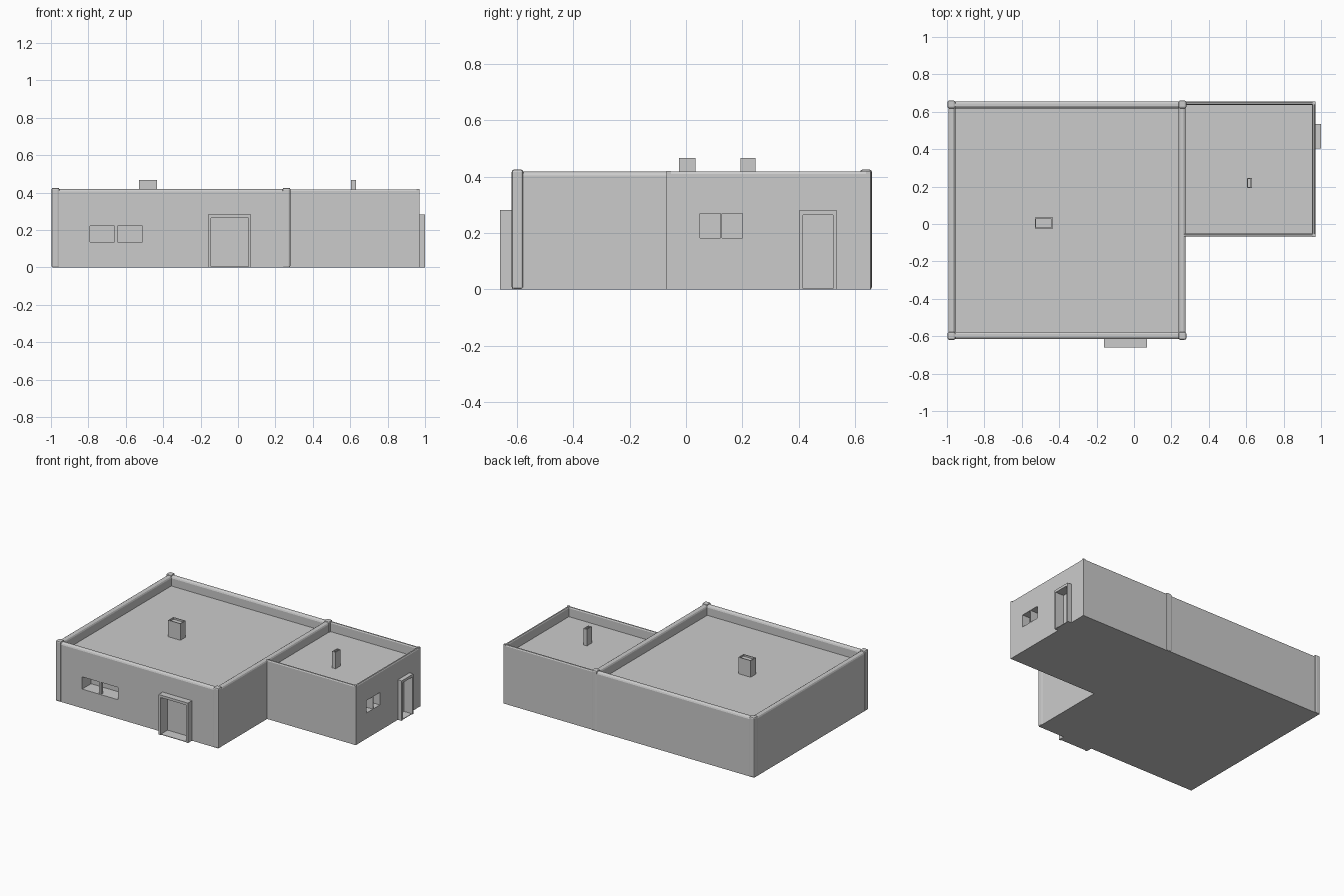
import bpy, bmesh

if "Cube" in bpy.data.objects:
    bpy.data.objects.remove(bpy.data.objects["Cube"])


def mesh_object(name, bm):
    bmesh.ops.recalc_face_normals(bm, faces=bm.faces)
    me = bpy.data.meshes.new(name)
    bm.to_mesh(me)
    bm.free()
    ob = bpy.data.objects.new(name, me)
    bpy.context.collection.objects.link(ob)
    return ob


def loft(name, x0, x1, y0, y1, profile):
    """Rectangular rings following (inset, z) points, closed at both ends."""
    bm = bmesh.new()
    rings = []
    for d, z in profile:
        rings.append([bm.verts.new(p) for p in (
            (x0 + d, y0 + d, z), (x1 - d, y0 + d, z),
            (x1 - d, y1 - d, z), (x0 + d, y1 - d, z))])
    for a, b in zip(rings, rings[1:]):
        for i in range(4):
            j = (i + 1) % 4
            bm.faces.new((a[i], a[j], b[j], b[i]))
    bm.faces.new(rings[0][::-1])
    bm.faces.new(rings[-1])
    return mesh_object(name, bm)


def box(name, x0, x1, y0, y1, z0, z1):
    return loft(name, x0, x1, y0, y1, [(0, z0), (0, z1)])


def cut(ob, *bounds):
    c = box("cutter", *bounds)
    c.hide_render = True
    c.hide_set(True)
    m = ob.modifiers.new("opening", 'BOOLEAN')
    m.operation = 'DIFFERENCE'
    m.solver = 'EXACT'
    m.object = c


# Main block and side wing, each with a parapet around a sunken roof
main = loft("main_block", -0.993, 0.276, -0.615, 0.656,
            [(0, 0), (0, 0.405), (0.004, 0.414), (0.012, 0.419), (0.026, 0.419),
             (0.034, 0.414), (0.038, 0.405), (0.038, 0.35)])
wing = loft("side_wing", 0.25, 0.97, -0.068, 0.654,
            [(0, 0), (0, 0.41), (0.004, 0.418), (0.013, 0.418),
             (0.017, 0.41), (0.017, 0.35)])

# Rounded posts at the corners of the main block
for i, (x, y) in enumerate([(-0.976, -0.598), (0.259, -0.598),
                            (-0.976, 0.639), (0.259, 0.639)]):
    r = 0.021
    post = box(f"corner_post_{i}", x - r, x + r, y - r, y + r, 0, 0.426)
    b = post.modifiers.new("rounding", 'BEVEL')
    b.width = 0.009
    b.segments = 2

# Slim edge posts on the wing
for i, (x, y) in enumerate([(0.963, -0.061), (0.963, 0.647)]):
    box(f"wing_post_{i}", x - 0.008, x + 0.008, y - 0.008, y + 0.008, 0, 0.42)

# Front window recess with a mullion, and front door recess
cut(main, -0.79, -0.51, -0.7, -0.515, 0.135, 0.222)
box("front_window_mullion", -0.66, -0.645, -0.614, -0.59, 0.135, 0.222)
cut(main, -0.145, 0.055, -0.7, -0.58, -0.05, 0.265)

# Side windows and side door recess
for y in (0.05, 0.128):
    cut(wing, 0.91, 1.1, y, y + 0.073, 0.182, 0.27)
cut(wing, 0.935, 1.1, 0.415, 0.522, -0.05, 0.265)

# Projecting door frames: two jambs and a lintel each
for side, (a, b) in (("left", (-0.16, -0.145)), ("right", (0.055, 0.07))):
    box(f"front_door_jamb_{side}", a, b, -0.66, -0.60, 0, 0.283)
box("front_door_lintel", -0.145, 0.055, -0.66, -0.60, 0.265, 0.283)
for side, (a, b) in (("near", (0.403, 0.415)), ("far", (0.522, 0.534))):
    box(f"side_door_jamb_{side}", 0.955, 1.0, a, b, 0, 0.283)
box("side_door_lintel", 0.955, 1.0, 0.415, 0.522, 0.265, 0.283)
# Thresholds and floors of the door recesses
box("front_threshold", -0.15, 0.06, -0.655, -0.57, 0, 0.004)
box("side_threshold", 0.93, 0.995, 0.41, 0.53, 0, 0.004)

# Open-topped chimneys standing on the roofs
for name, b in (("main_chimney", (-0.53, -0.434, -0.024, 0.034)),
                ("wing_chimney", (0.603, 0.63, 0.193, 0.247))):
    loft(name, *b, [(0, 0.345), (0, 0.467), (0.006, 0.467), (0.006, 0.455)])
